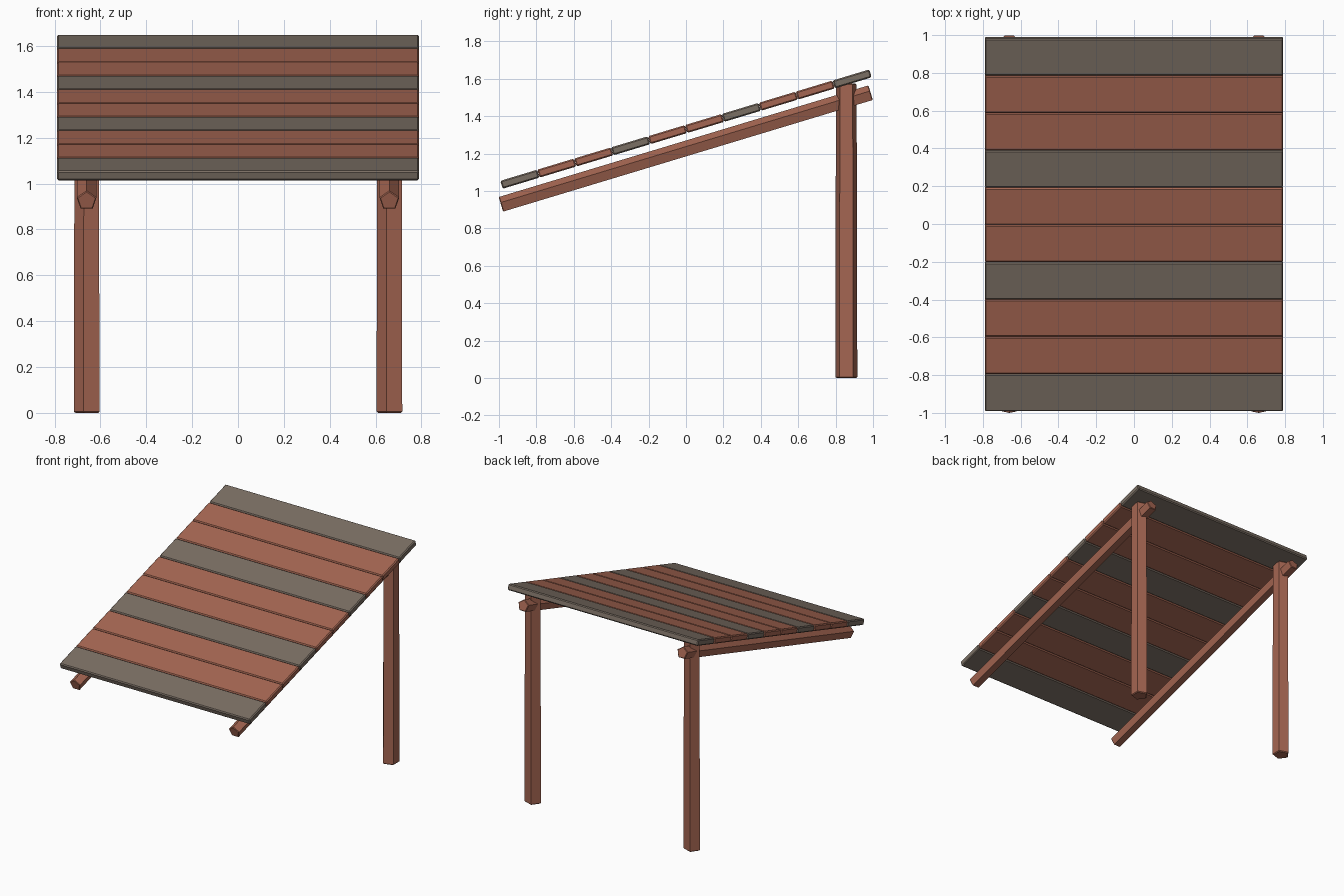
import bpy, math
from mathutils import Vector, Matrix

if "Cube" in bpy.data.objects:
    bpy.data.objects.remove(bpy.data.objects["Cube"])

SLOPE = math.radians(16.8)
ALONG = Vector((0, math.cos(SLOPE), math.sin(SLOPE)))  # direction up the roof


def material(name, rgb):
    m = bpy.data.materials.new(name)
    m.diffuse_color = (*rgb, 1)
    m.use_nodes = True
    m.node_tree.nodes["Principled BSDF"].inputs["Base Color"].default_value = m.diffuse_color
    return m


RED = material("red_brown_wood", (0.376, 0.133, 0.084))
GREY = material("weathered_grey_wood", (0.195, 0.156, 0.125))


def finish(name, mat, bevel):
    ob = bpy.context.object
    ob.name = name
    ob.data.materials.append(mat)
    mod = ob.modifiers.new("worn_edges", 'BEVEL')
    mod.width, mod.segments = bevel, 1
    mod.limit_method, mod.angle_limit = 'ANGLE', math.radians(80)
    return ob


# Roof planks, every third one grey
COUNT, LENGTH = 10, 2.062
step = LENGTH / COUNT
for i in range(COUNT):
    centre = Vector((0, 0, 1.331)) + ALONG * ((i + 0.5) * step - LENGTH / 2)
    bpy.ops.mesh.primitive_cube_add(size=1, location=centre, rotation=(SLOPE, 0, 0))
    ob = finish(f"roof_plank_{i + 1}", GREY if i % 3 == 0 else RED, 0.007)
    ob.data.transform(Matrix.Diagonal((1.58, step - 0.001, 0.044, 1)))

for side, sx in (("left", -1), ("right", 1)):
    # Five-sided rafter, ridge upwards
    bpy.ops.mesh.primitive_cone_add(vertices=5, radius1=0.045, radius2=0.045, depth=2.065,
                                    location=(sx * 0.66, 0, 1.223),
                                    rotation=(SLOPE + math.pi / 2, 0, 0))
    finish(f"{side}_rafter", RED, 0.004)

    # Slightly tapered five-sided post
    bpy.ops.mesh.primitive_cone_add(vertices=5, radius1=0.062, radius2=0.058, depth=1.575,
                                    location=(sx * 0.66 + 0.006, 0.857, 0.7875),
                                    rotation=(0, 0, math.pi / 2))
    finish(f"{side}_post", RED, 0.006)
